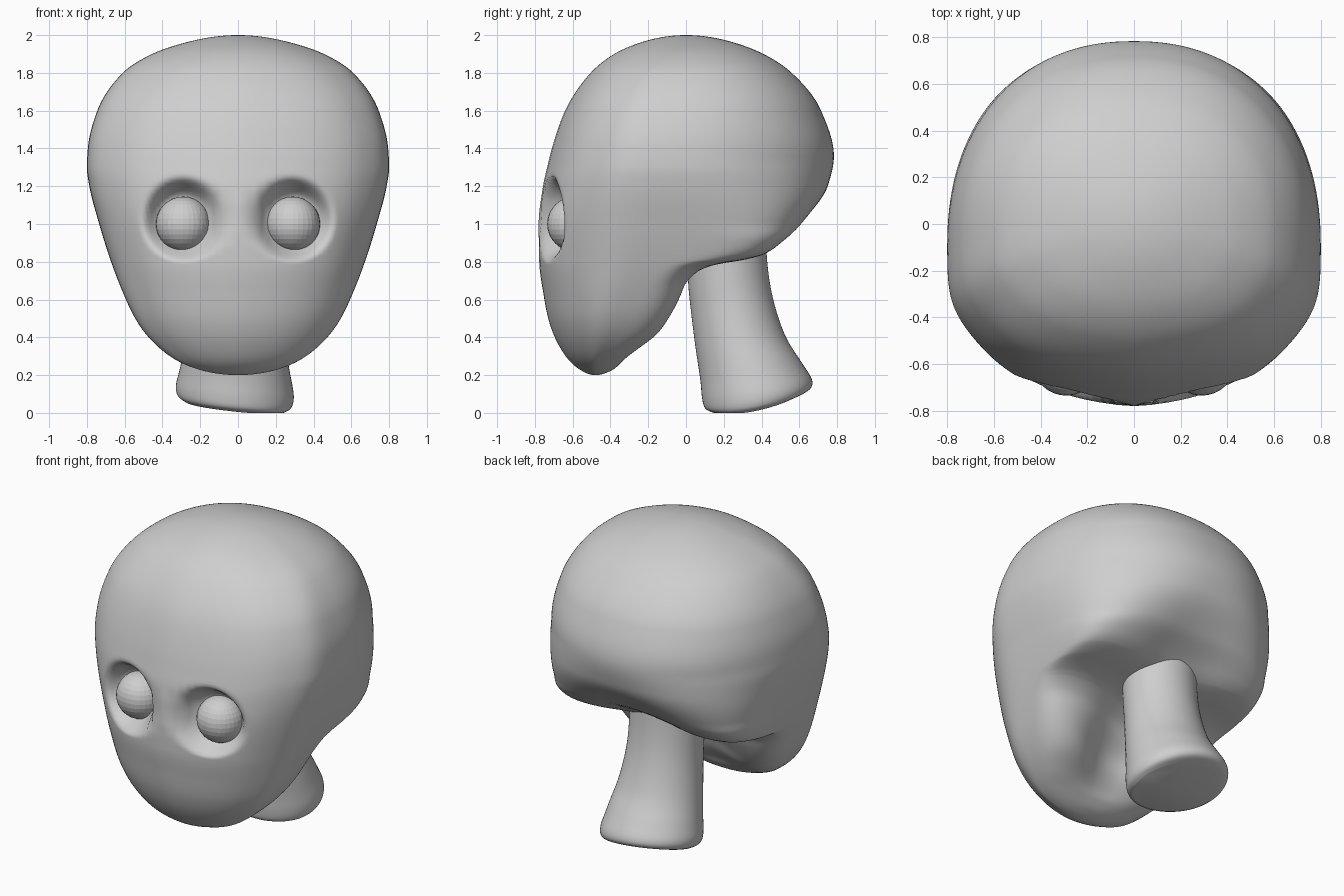
import bpy, bmesh, math
from mathutils import Vector

if "Cube" in bpy.data.objects:
    bpy.data.objects.remove(bpy.data.objects["Cube"])


def material(name, rgb):
    m = bpy.data.materials.new(name)
    m.diffuse_color = (*rgb, 1)
    m.use_nodes = True
    m.node_tree.nodes["Principled BSDF"].inputs["Base Color"].default_value = m.diffuse_color
    return m


GREY = material("plain grey", (0.62, 0.62, 0.62))


def finish(name, bm, smooth):
    me = bpy.data.meshes.new(name)
    bm.to_mesh(me)
    bm.free()
    me.materials.append(GREY)
    for p in me.polygons:
        p.use_smooth = smooth
    ob = bpy.data.objects.new(name, me)
    bpy.context.collection.objects.link(ob)
    return ob


def loft(name, rings):
    bm = bmesh.new()
    loops = [[bm.verts.new(p) for p in r] for r in rings]
    n = len(loops[0])
    for a, b in zip(loops, loops[1:]):
        for i in range(n):
            j = (i + 1) % n
            bm.faces.new((a[i], a[j], b[j], b[i]))
    bm.faces.new(loops[0])
    bm.faces.new(loops[-1])
    bmesh.ops.remove_doubles(bm, verts=bm.verts, dist=0.0004)
    bmesh.ops.recalc_face_normals(bm, faces=bm.faces)
    return finish(name, bm, True)


def spline(rows, steps):
    """Catmull-Rom through rows of numbers."""
    pts = [Vector(r) for r in rows]
    out = []
    for i in range(1, len(pts) - 2):
        a, b, c, d = pts[i - 1:i + 3]
        for s in range(steps):
            t = s / steps
            out.append(0.5 * (2 * b + (c - a) * t + (2 * a - 5 * b + 4 * c - d) * t * t
                              + (3 * b - a - 3 * c + d) * t ** 3))
    out.append(pts[-2])
    return out


def angle(z):
    """Height on the head as a polar angle, so both ends close round."""
    return math.acos(max(-1, min(1, (z - 1.1) / 0.9)))


def curve(table, col):
    """Monotone cubic through one column of a table."""
    xs = [angle(r[0]) for r in table]
    ys = [r[col] for r in table]
    d = [(ys[i + 1] - ys[i]) / (xs[i + 1] - xs[i]) for i in range(len(xs) - 1)]
    m = [d[0]] + [2 * p * q / (p + q) if p * q > 0 else 0 for p, q in zip(d, d[1:])] + [d[-1]]

    def f(x):
        i = 0
        while i < len(xs) - 2 and x > xs[i + 1]:
            i += 1
        h = xs[i + 1] - xs[i]
        t = (x - xs[i]) / h
        return ((1 + 2 * t) * (1 - t) ** 2 * ys[i] + t * (1 - t) ** 2 * h * m[i]
                + t * t * (3 - 2 * t) * ys[i + 1] + t * t * (t - 1) * h * m[i + 1])
    return f


def power(v, e):
    return math.copysign(abs(v) ** e, v)


def ease(t):
    t = max(0.0, min(1.0, t))
    return t * t * (3 - 2 * t)


# Front half of head: z, half width, front y, y of widest point, squareness
FRONT = [
    (2.0, 0, 0, 0, 2.3), (1.97, .24, -.21, .0, 2.3), (1.9, .455, -.38, -.01, 2.5),
    (1.8, .61, -.505, -.03, 2.7), (1.6, .745, -.64, -.06, 2.9), (1.4, .795, -.71, -.09, 2.9),
    (1.3, .80, -.735, -.10, 2.9), (1.2, .787, -.757, -.11, 2.9), (1.0, .735, -.78, -.13, 2.9),
    (.8, .672, -.777, -.19, 2.8), (.62, .602, -.753, -.30, 2.6), (.51, .55, -.732, -.35, 2.5),
    (.42, .49, -.703, -.39, 2.4), (.33, .40, -.657, -.43, 2.3), (.27, .31, -.612, -.46, 2.2),
    (.222, .18, -.55, -.475, 2.2), (.2, 0, -.48, -.48, 2.2),
]
# Back half of head: z, back y, hollow in the middle, squareness
BACK = [
    (2.0, 0, 0, 2.2), (1.97, .22, 0, 2.2), (1.9, .41, 0, 2.2), (1.8, .56, 0, 2.2),
    (1.6, .715, 0, 2.2), (1.36, .783, 0, 2.2), (1.2, .755, .005, 2.45), (1.0, .63, .04, 3.5),
    (.9, .52, .09, 5), (.84, .43, .10, 5.5), (.81, .32, .10, 5.5), (.79, .2, .10, 5),
    (.77, .125, .10, 4.5), (.74, .07, .10, 4.2), (.68, .02, .12, 4), (.62, .0, .14, 4),
    (.51, -.045, .17, 3.8), (.42, -.10, .15, 3.5), (.33, -.215, .09, 3),
    (.27, -.31, .03, 2.4), (.222, -.40, 0, 2.2), (.2, -.48, 0, 2.2),
]
EYE = Vector((0.29, -0.59, 1.0))
SEG = 160

front = [curve(FRONT, c) for c in range(1, 5)]
back = [curve(BACK, c) for c in range(1, 4)]
levels = [math.pi * i / 150 for i in range(151)] + [angle(.755 + .0073 * i) for i in range(12)]
rings = []
for u in sorted(levels):
    z = 1.1 + 0.9 * math.cos(u)
    hw, yf, yc, nf = [f(u) for f in front]
    yb, dent, nb = [f(u) for f in back]
    ring = []
    for k in range(SEG):
        a = 2 * math.pi * k / SEG
        c, s = math.cos(a), math.sin(a)
        n = nb if s > 0 else nf
        x = hw * power(c, 2 / n)
        y = yc + (yb - yc if s > 0 else yc - yf) * power(s, 2 / n)
        if s > 0:
            # hollow nape and underside of the jaw
            y -= dent * math.exp(-(x / 0.27) ** 2) * s
        else:
            # slight wedge to the face, then eye sockets
            y += 0.1 * (math.hypot(x, 0.04) - 0.04) * ease(-s * 1.5)
            dx, dz = abs(x) - EYE.x, z - EYE.z - 0.02
            r = math.hypot(dx, dz * (0.95 if dz > 0 else 1.0))
            y += (0.14 + 0.1 * max(dz, 0)) * (1 - ease((r - 0.11) / 0.12)) * ease(-s * 2)
        ring.append((x, y, z))
    rings.append(ring)
loft("head", rings)

# Neck: front y, front z, back y, back z, half width of each tilted ring
NECK = [
    (.00, 1.05, .42, 1.05, .23), (.01, .72, .43, .80, .23), (.025, .55, .462, .60, .235),
    (.05, .35, .525, .41, .26), (.075, .18, .61, .27, .292), (.085, .08, .665, .18, .312),
    (.10, .025, .66, .13, .303), (.14, .005, .60, .10, .27),
]
rings = []
for yf, zf, yb, zb, hw in spline([NECK[0]] + NECK + [NECK[-1]], 6):
    low = max(0, min(1, (0.25 - zf) / 0.25))
    ring = []
    for k in range(64):
        a = 2 * math.pi * k / 64
        t = (1 + math.sin(a)) / 2
        x = -0.017 + hw * math.cos(a)
        # the cut end bulges a little and leans to one side
        z = zf + (zb - zf) * t - low * (0.015 * 4 * t * (1 - t) + 0.11 * x)
        ring.append((x, yf + (yb - yf) * t, max(z, 0)))
    rings.append(ring)
loft("neck", rings)

# Eyeballs, faceted
for side, label in ((-1, "left"), (1, "right")):
    bm = bmesh.new()
    bmesh.ops.create_uvsphere(bm, u_segments=32, v_segments=16, radius=0.145)
    bmesh.ops.translate(bm, verts=bm.verts, vec=(side * EYE.x, EYE.y, EYE.z))
    finish(label + "_eyeball", bm, False)
